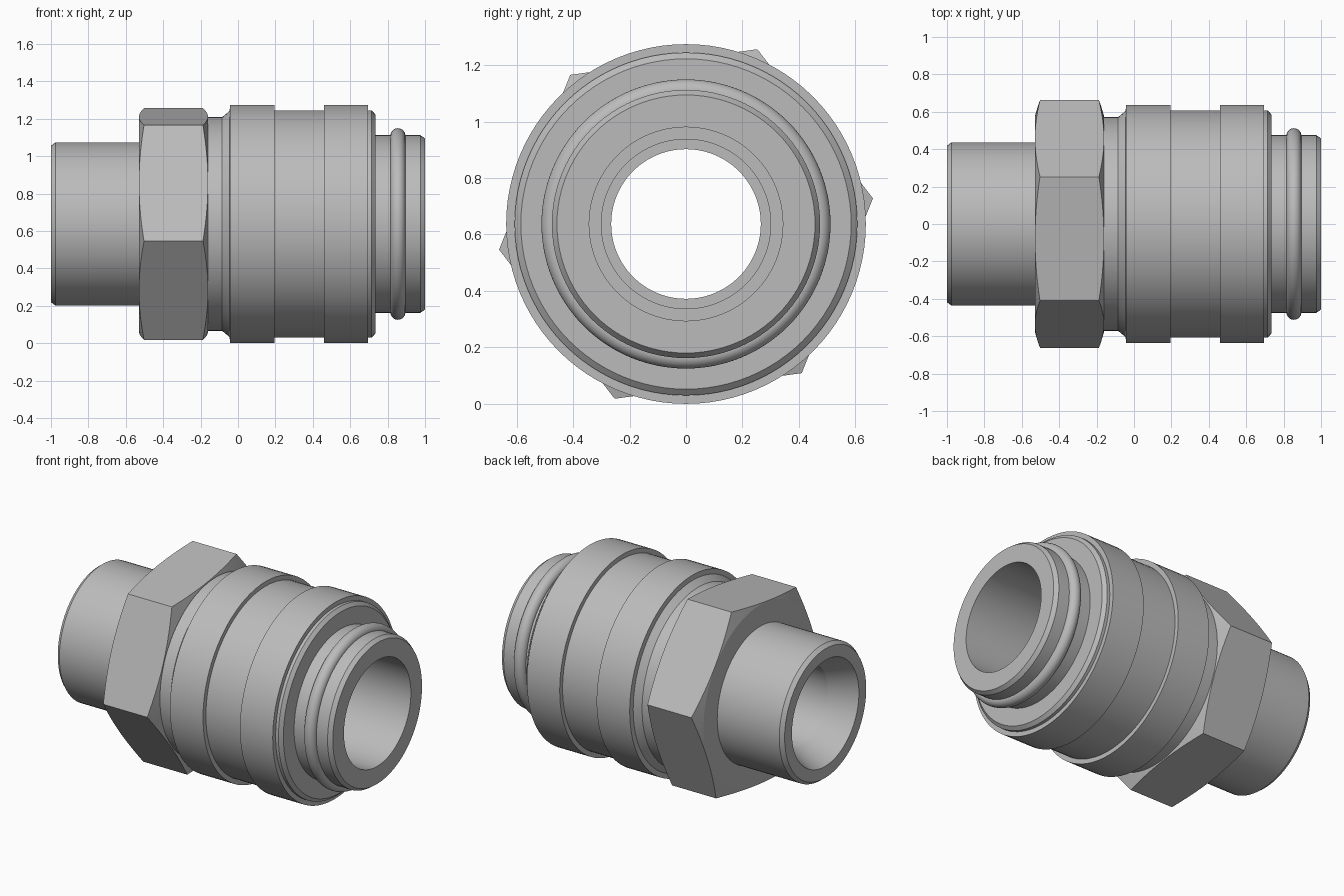
import bpy, bmesh, math

cube = bpy.data.objects.get("Cube")
if cube:
    bpy.data.objects.remove(cube, do_unlink=True)

AXIS_Z = 0.637   # height of the long axis
SEGMENTS = 96

steel = bpy.data.materials.new("grey_steel")
steel.use_nodes = True
colour = (0.5, 0.5, 0.5, 1)
steel.diffuse_color = colour
steel.node_tree.nodes["Principled BSDF"].inputs["Base Color"].default_value = colour


def ring_solid(name, profile_at, start=0.0):
    """Sweep a closed (x, radius) profile around the axis; it may vary with angle."""
    bm = bmesh.new()
    loops = []
    for i in range(SEGMENTS):
        turn = math.tau * i / SEGMENTS
        a = start + turn
        loops.append([bm.verts.new((x, r * math.cos(a), AXIS_Z + r * math.sin(a)))
                      for x, r in profile_at(turn)])
    count = len(loops[0])
    for i in range(SEGMENTS):
        p, q = loops[i], loops[(i + 1) % SEGMENTS]
        for j in range(count):
            k = (j + 1) % count
            bm.faces.new((p[j], p[k], q[k], q[j]))
    bmesh.ops.recalc_face_normals(bm, faces=bm.faces[:])
    mesh = bpy.data.meshes.new(name)
    bm.to_mesh(mesh)
    bm.free()
    mesh.materials.append(steel)
    obj = bpy.data.objects.new(name, mesh)
    bpy.context.collection.objects.link(obj)
    bpy.ops.object.select_all(action='DESELECT')
    obj.select_set(True)
    bpy.context.view_layer.objects.active = obj
    bpy.ops.object.shade_smooth_by_angle(angle=math.radians(12))
    return obj


# Turned body: outside from tail to nose, then back through the bore
outside = [(-1, 0.418), (-0.975, 0.437), (-0.35, 0.437), (-0.35, 0.571),
           (-0.085, 0.571), (-0.045, 0.605), (-0.042, 0.637), (0.195, 0.637),
           (0.195, 0.607), (0.46, 0.607), (0.46, 0.637), (0.695, 0.637),
           (0.695, 0.607), (0.715, 0.607), (0.735, 0.585), (0.735, 0.475),
           (0.975, 0.475), (1, 0.457)]
bore = [(1, 0.343), (0.5, 0.343), (0.5, 0.30), (0.45, 0.30), (0.45, 0.265),
        (-0.83, 0.265), (-1, 0.343)]
ring_solid("coupling_body", lambda turn: outside + bore)


# Hexagonal nut with conical chamfers on both ends
def hex_profile(turn):
    apothem, end_r, left, right = 0.579, 0.577, -0.53, -0.16
    sector = turn % (math.pi / 3) - math.pi / 6
    r = apothem / math.cos(sector)
    inset = 0.027 * (r - end_r) / 0.09
    return [(left, 0.43), (left, end_r), (left + inset, r),
            (right - inset, r), (right, end_r), (right, 0.43)]


ring_solid("hex_nut", hex_profile, math.radians(7.8))

# Round seal on the nose
seal = [(0.855 + 0.04 * math.cos(math.tau * i / 48), 0.472 + 0.04 * math.sin(math.tau * i / 48))
        for i in range(48)]
ring_solid("seal_ring", lambda turn: seal)
